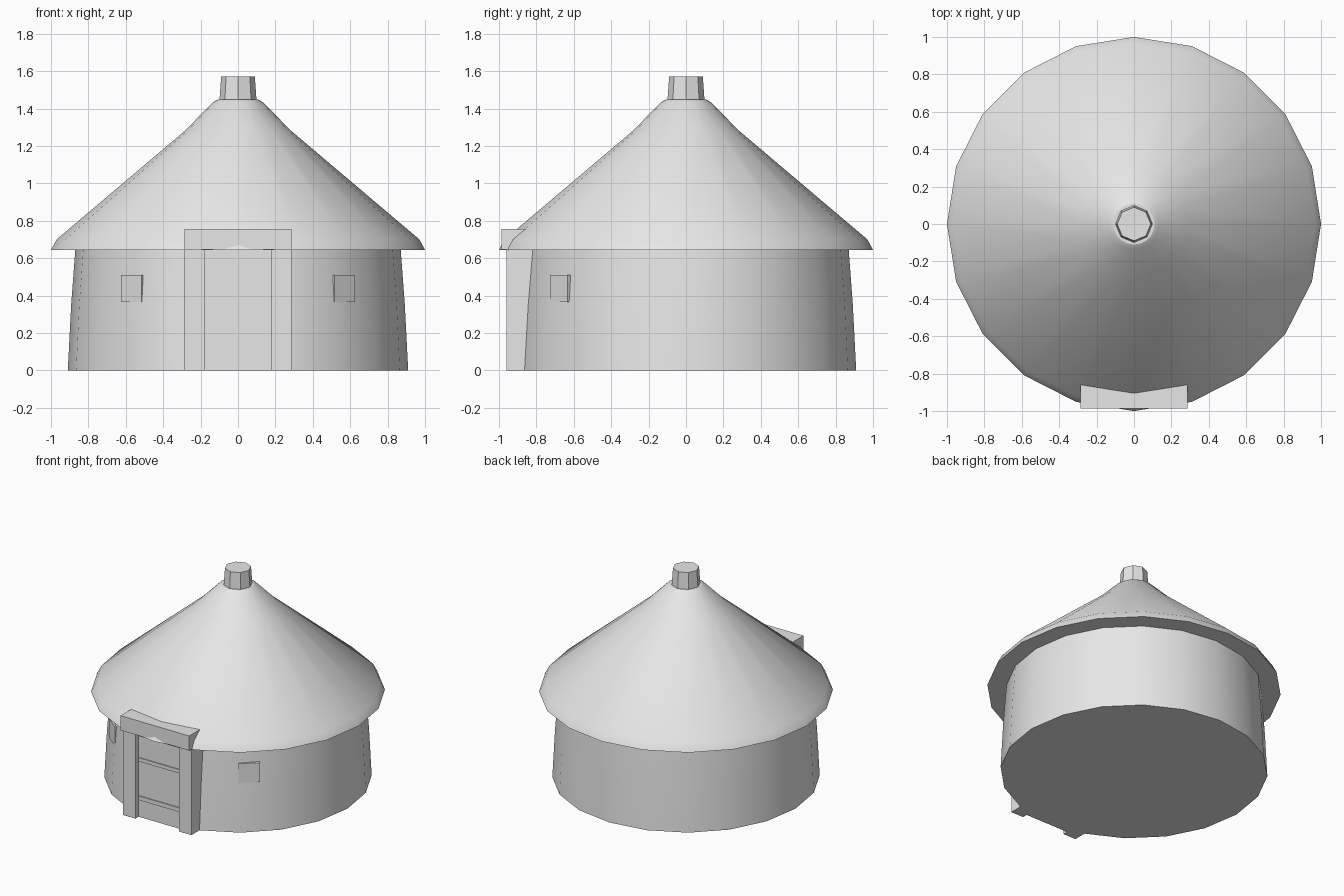
import bpy, bmesh, math
from mathutils import Matrix

old = bpy.data.objects.get("Cube")
if old:
    bpy.data.objects.remove(old, do_unlink=True)

COLOUR = (0.8, 0.8, 0.8, 1.0)
clay = bpy.data.materials.new("pale_grey")
clay.use_nodes = True
clay.diffuse_color = COLOUR
clay.node_tree.nodes["Principled BSDF"].inputs["Base Color"].default_value = COLOUR


def add_object(name, bm):
    bmesh.ops.recalc_face_normals(bm, faces=bm.faces)
    mesh = bpy.data.meshes.new(name)
    bm.to_mesh(mesh)
    bm.free()
    mesh.materials.append(clay)
    obj = bpy.data.objects.new(name, mesh)
    bpy.context.collection.objects.link(obj)
    return obj


def lathe(name, profile, sides, smooth):
    """Closed solid with a ring of vertices for each (radius, height)."""
    bm = bmesh.new()
    rings = []
    for r, z in profile:
        angles = [math.tau * i / sides for i in range(sides)]
        rings.append([bm.verts.new((r * math.cos(a), r * math.sin(a), z)) for a in angles])
    for low, high in zip(rings, rings[1:]):
        for i in range(sides):
            j = (i + 1) % sides
            bm.faces.new((low[i], low[j], high[j], high[i]))
    bm.faces.new(rings[0][::-1])
    bm.faces.new(rings[-1])
    obj = add_object(name, bm)
    if smooth:
        bpy.ops.object.select_all(action='DESELECT')
        obj.select_set(True)
        bpy.context.view_layer.objects.active = obj
        bpy.ops.object.shade_smooth_by_angle(angle=math.radians(30))
    return obj


def box(name, x, y, z, turn=0.0):
    """Box from (min, max) spans, turned about the vertical axis."""
    bm = bmesh.new()
    bmesh.ops.create_cube(bm, size=1)
    spans = (x, y, z)
    for v in bm.verts:
        v.co = [(a + b) / 2 + c * (b - a) for (a, b), c in zip(spans, v.co)]
    bm.transform(Matrix.Rotation(turn, 4, 'Z'))
    return add_object(name, bm)


# Round body: wall, roof and smoke vent
lathe("wall", [(0.91, 0), (0.892, 0.35), (0.87, 0.645)], 20, True)
lathe("roof", [(1.0, 0.643), (0.97, 0.70), (0.285, 1.28),
               (0.135, 1.432), (0.11, 1.447)], 20, True)
lathe("smoke_vent", [(0.1, 1.43), (0.09, 1.57)], 8, False)

# Doorway: posts and windows on both sides, lintel above
for side, sign in (("left", 1), ("right", -1)):
    box(side + "_door_post", sorted((sign * 0.18, sign * 0.285)), (-0.96, -0.8), (0, 0.645))
    box(side + "_window", (-0.073, 0.073), (-0.888, -0.84), (0.365, 0.51),
        sign * math.radians(40))
box("lintel", (-0.285, 0.285), (-0.986, -0.8), (0.645, 0.755))

# Door slab with cross rails
box("door", (-0.18, 0.18), (-0.922, -0.82), (0, 0.645))
for name, span in (("lower", (0.13, 0.16)), ("middle", (0.42, 0.447)), ("top", (0.61, 0.645))):
    box(name + "_door_rail", (-0.175, 0.175), (-0.93, -0.9), span)
